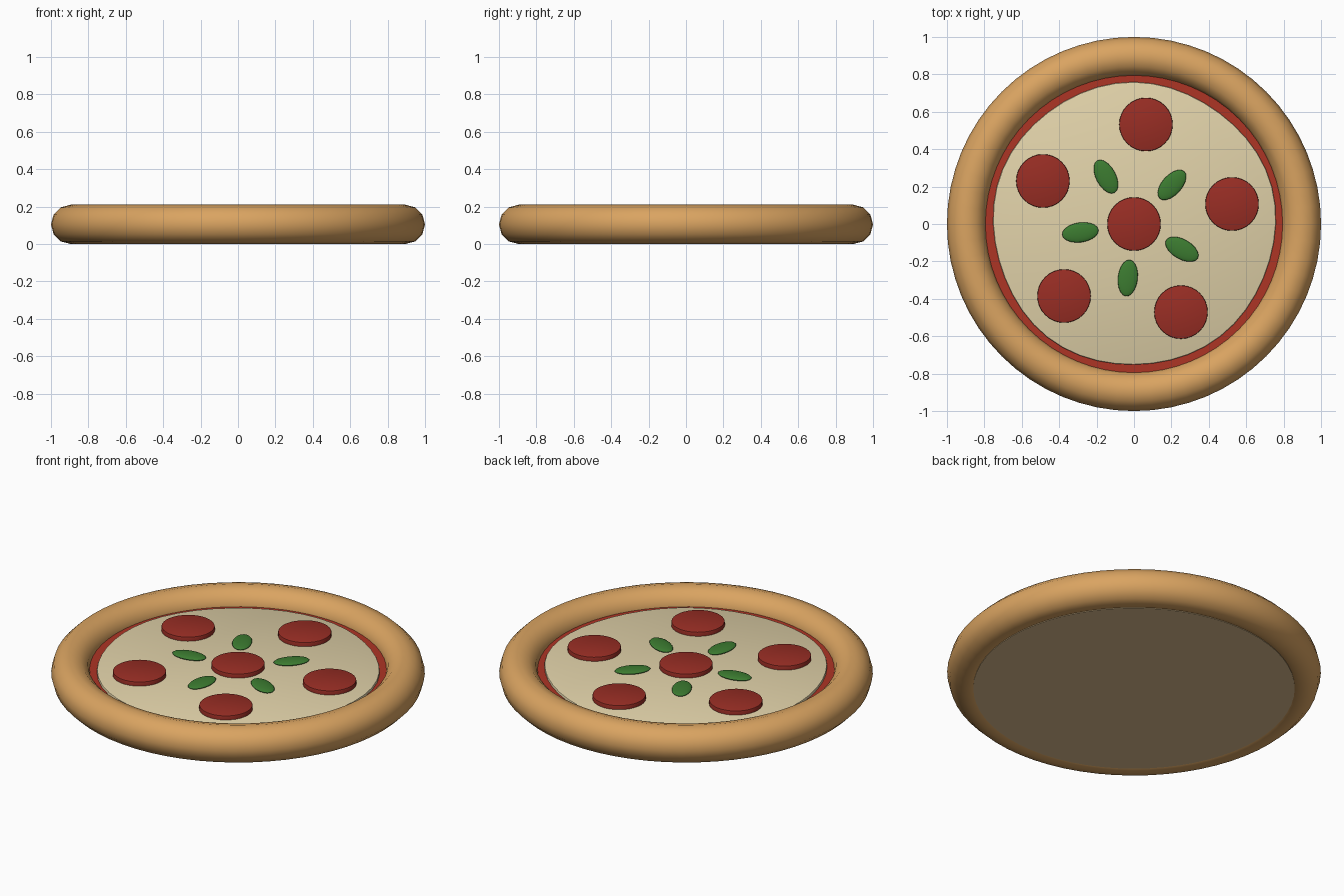
import bpy, bmesh, math

if "Cube" in bpy.data.objects:
    bpy.data.objects.remove(bpy.data.objects["Cube"])


def material(name, rgb):
    m = bpy.data.materials.new(name)
    m.diffuse_color = (*rgb, 1)
    m.use_nodes = True
    m.node_tree.nodes["Principled BSDF"].inputs["Base Color"].default_value = m.diffuse_color
    return m


CRUST = material("crust_brown", (0.70, 0.37, 0.12))
DOUGH = material("dough_tan", (0.72, 0.52, 0.28))
SAUCE = material("sauce_red", (0.42, 0.035, 0.018))
CHEESE = material("cheese_cream", (0.76, 0.65, 0.40))
MEAT = material("pepperoni_red", (0.32, 0.027, 0.018))
LEAF = material("basil_green", (0.045, 0.20, 0.03))


def finish(name, mat, angle=40):
    ob = bpy.context.object
    ob.name = name
    ob.data.materials.append(mat)
    bpy.ops.object.shade_smooth_by_angle(angle=math.radians(angle))
    return ob


def disc(name, mat, radius, z0, z1, x=0, y=0, sides=48, bevel=0.0, wobble=None):
    bpy.ops.mesh.primitive_cylinder_add(vertices=sides, radius=radius, depth=z1 - z0,
                                        location=(x, y, (z0 + z1) / 2))
    ob = bpy.context.object
    if wobble:
        for v in ob.data.vertices:
            k = 1 + wobble(math.atan2(v.co.y, v.co.x))
            v.co.x *= k
            v.co.y *= k
    if bevel:
        bm = bmesh.new()
        bm.from_mesh(ob.data)
        top = [e for e in bm.edges if all(v.co.z > 0 for v in e.verts)]
        bmesh.ops.bevel(bm, geom=top, offset=bevel, segments=2, profile=0.5,
                        affect='EDGES')
        bm.to_mesh(ob.data)
        bm.free()
    return finish(name, mat)


# Rounded crust ring
bpy.ops.mesh.primitive_torus_add(major_radius=0.895, minor_radius=0.105,
                                 major_segments=64, minor_segments=12,
                                 location=(0, 0, 0.105))
finish("crust", CRUST, 60)

# Base, sauce and uneven cheese layer
disc("dough_base", DOUGH, 0.86, 0.006, 0.105, sides=64)
disc("sauce", SAUCE, 0.80, 0.09, 0.122, sides=64)
disc("cheese", CHEESE, 0.756, 0.112, 0.137, bevel=0.007,
     wobble=lambda a: 0.007 * math.sin(5 * a) + 0.004 * math.sin(3 * a + 1))

# Pepperoni slices
slices = [(0, 0), (0.064, 0.532), (-0.487, 0.23), (0.524, 0.107),
          (-0.374, -0.385), (0.251, -0.471)]
for i, (x, y) in enumerate(slices):
    disc(f"pepperoni_{i + 1}", MEAT, 0.143, 0.132, 0.162, x, y, sides=32, bevel=0.005)

# Flattened basil leaves: x, y, heading
leaves = [(-0.15, 0.253, 118), (0.203, 0.209, 48), (-0.287, -0.045, 8),
          (-0.033, -0.289, 84), (0.256, -0.135, -30)]
for i, (x, y, heading) in enumerate(leaves):
    bpy.ops.mesh.primitive_uv_sphere_add(segments=20, ring_count=10, radius=1,
                                         location=(x, y, 0.146),
                                         rotation=(0, 0, math.radians(heading)))
    bpy.context.object.scale = (0.098, 0.053, 0.014)
    finish(f"basil_leaf_{i + 1}", LEAF, 60)
